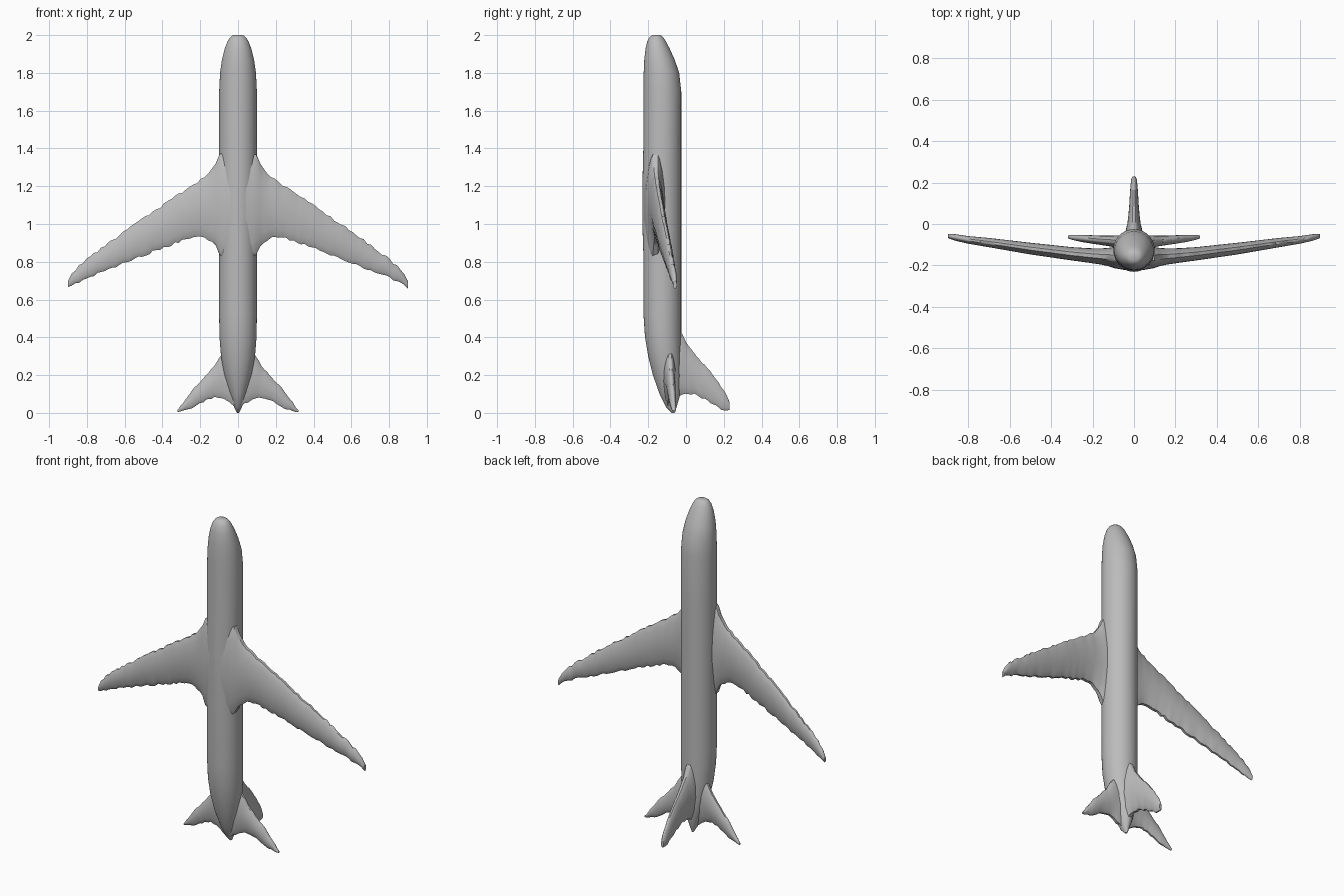
import bpy, math, random
from mathutils import Vector

random.seed(4)
cube = bpy.data.objects.get("Cube")
if cube:
    bpy.data.objects.remove(cube, do_unlink=True)

grey = bpy.data.materials.new("plain grey")
grey.use_nodes = True
colour = (0.5, 0.5, 0.5, 1)
grey.diffuse_color = colour
grey.node_tree.nodes["Principled BSDF"].inputs["Base Color"].default_value = colour


def loft(name, rings, angle):
    """Skin a list of equal-length closed rings and cap both ends."""
    n = len(rings[0])
    verts = [p for ring in rings for p in ring]
    faces = [(r * n + i, r * n + (i + 1) % n, (r + 1) * n + (i + 1) % n, (r + 1) * n + i)
             for r in range(len(rings) - 1) for i in range(n)]
    faces += [tuple(range(n))[::-1], tuple(range(len(verts) - n, len(verts)))]
    mesh = bpy.data.meshes.new(name)
    mesh.from_pydata(verts, [], faces)
    mesh.materials.append(grey)
    obj = bpy.data.objects.new(name, mesh)
    bpy.context.collection.objects.link(obj)
    bpy.ops.object.select_all(action='DESELECT')
    obj.select_set(True)
    bpy.context.view_layer.objects.active = obj
    bpy.ops.object.mode_set(mode='EDIT')
    bpy.ops.mesh.select_all(action='SELECT')
    bpy.ops.mesh.normals_make_consistent(inside=False)
    bpy.ops.object.mode_set(mode='OBJECT')
    bpy.ops.object.shade_smooth_by_angle(angle=math.radians(angle))
    return obj


def sample(stations, s):
    """Linear interpolation in a table keyed by its first column."""
    for a, b in zip(stations, stations[1:]):
        if s <= b[0]:
            t = (s - a[0]) / (b[0] - a[0])
            return [p + (q - p) * t for p, q in zip(a[1:], b[1:])]
    return stations[-1][1:]


def surface(name, stations, place, steps, rough):
    """Blunt-edged flying surface; stations: span, lead z, trail z, middle, half thickness."""
    start, end = stations[0][0], stations[-1][0]
    rings = []
    for k in range(steps + 1):
        s = start + (end - start) * k / steps
        lead, trail, mid, half = sample(stations, s)
        lead += random.uniform(-rough, rough)
        trail += random.uniform(-rough, rough)
        if k == steps:
            trail = max(trail, 0.004)
        us = [0, 0.04, 0.15, 0.35, 0.6, 0.85, 0.96, 1]
        outline = [(u, 0.25 + 0.75 * math.sin(math.pi * u) ** 0.7) for u in us]
        outline += [(u, -h) for u, h in reversed(outline)]
        rings.append([place(s, mid + h * half, max(0, lead + (trail - lead) * u))
                      for u, h in outline])
    return loft(name, rings, 40)


# Fuselage: z, front y, back y, half width
profile = [
    (0.0, -0.075, -0.06, 0.006), (0.03, -0.105, -0.05, 0.02), (0.1, -0.14, -0.03, 0.045),
    (0.2, -0.175, -0.025, 0.073), (0.3, -0.2, -0.025, 0.09), (0.4, -0.217, -0.025, 0.098),
    (0.52, -0.225, -0.025, 0.1), (0.85, -0.226, -0.025, 0.1), (1.0, -0.231, -0.025, 0.1),
    (1.2, -0.231, -0.025, 0.1), (1.4, -0.226, -0.025, 0.1), (1.7, -0.225, -0.025, 0.1),
    (1.8, -0.224, -0.036, 0.095), (1.87, -0.221, -0.06, 0.085), (1.93, -0.214, -0.087, 0.07),
    (1.97, -0.204, -0.108, 0.054), (1.99, -0.192, -0.122, 0.04), (2.0, -0.178, -0.135, 0.026)]
sides = 40
rings = []
for z, front, back, w in profile:
    ring = []
    for i in range(sides):
        a = math.tau * i / sides
        ring.append(Vector((w * math.cos(a),
                            (front + back) / 2 + (back - front) / 2 * math.sin(a), z)))
    rings.append(ring)
loft("fuselage", rings, 50)

# Swept wings with flared roots
wing = [
    (0.04, 1.4, 0.8, -0.165, 0.06), (0.1, 1.36, 0.84, -0.162, 0.052),
    (0.12, 1.31, 0.89, -0.16, 0.046), (0.16, 1.265, 0.92, -0.157, 0.04),
    (0.22, 1.215, 0.932, -0.152, 0.036), (0.3, 1.165, 0.91, -0.144, 0.033),
    (0.5, 1.03, 0.835, -0.119, 0.029), (0.7, 0.89, 0.755, -0.09, 0.023),
    (0.8, 0.815, 0.715, -0.077, 0.019), (0.87, 0.75, 0.68, -0.064, 0.016),
    (0.9, 0.7, 0.662, -0.058, 0.01)]
# Tailplanes
tailplane = [
    (0.02, 0.36, 0.04, -0.09, 0.035), (0.09, 0.31, 0.08, -0.085, 0.03),
    (0.12, 0.255, 0.083, -0.082, 0.026), (0.16, 0.21, 0.073, -0.079, 0.023),
    (0.2, 0.165, 0.05, -0.075, 0.021), (0.25, 0.11, 0.02, -0.07, 0.018),
    (0.3, 0.04, 0.007, -0.065, 0.012), (0.32, 0.016, 0.005, -0.062, 0.007)]
for side, sign in (("left", 1), ("right", -1)):
    def place(s, t, z):
        return Vector((sign * s, t, z))
    surface(side + "_wing", wing, place, 44, 0.007)
    surface(side + "_tailplane", tailplane, place, 20, 0.004)

# Upright fin on the back of the tail
fin = [
    (-0.06, 0.46, 0.07, 0, 0.045), (-0.025, 0.43, 0.1, 0, 0.04), (0.0, 0.37, 0.103, 0, 0.033),
    (0.05, 0.31, 0.097, 0, 0.027), (0.1, 0.25, 0.072, 0, 0.023), (0.15, 0.19, 0.042, 0, 0.02),
    (0.19, 0.135, 0.012, 0, 0.017), (0.22, 0.085, 0.01, 0, 0.013), (0.23, 0.06, 0.01, 0, 0.008)]
surface("tail_fin", fin, lambda s, t, z: Vector((t, s, z)), 20, 0.005)
